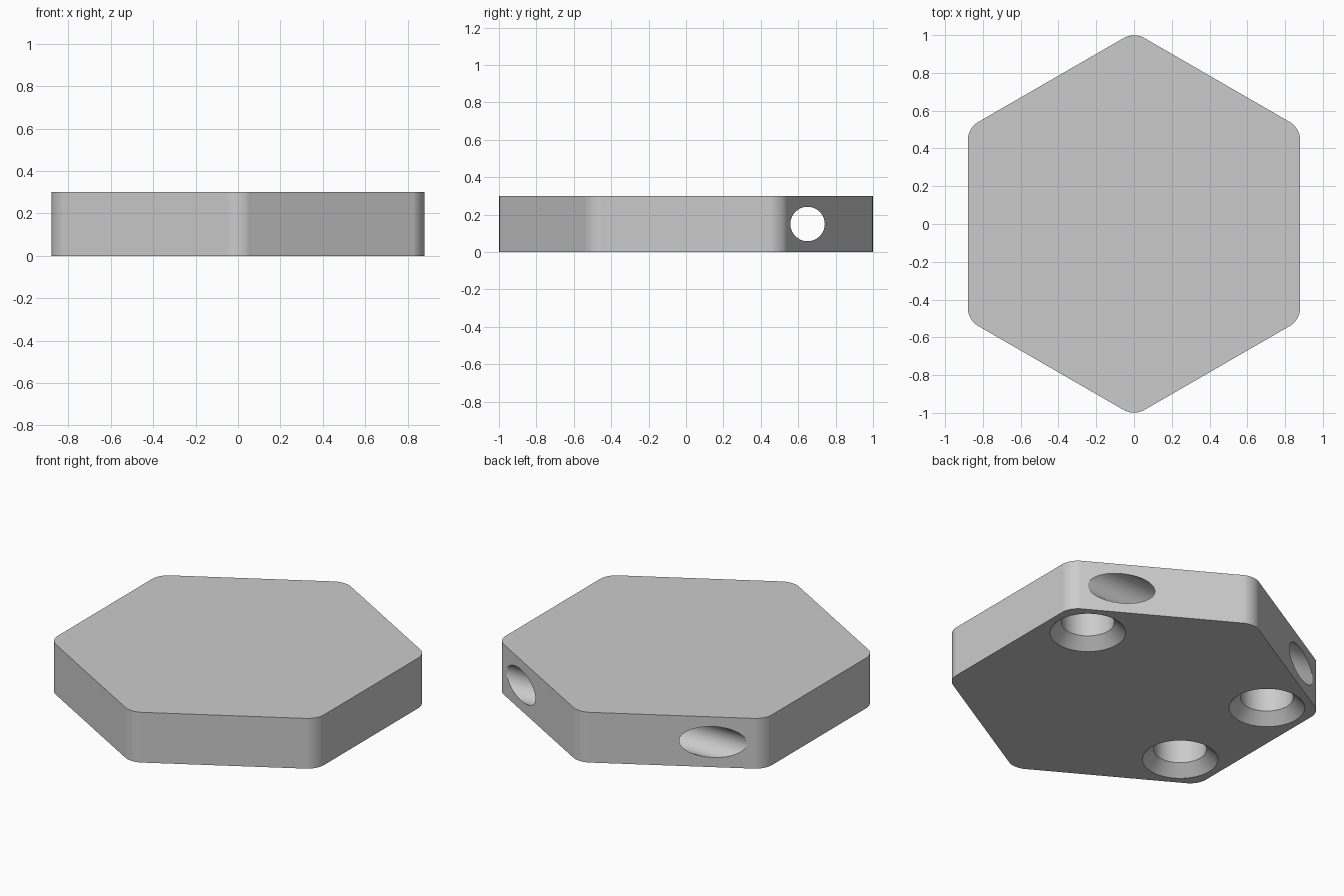
import bpy
import bmesh
import math
from mathutils import Matrix, Vector

default = bpy.data.objects.get("Cube")
if default:
    bpy.data.objects.remove(default, do_unlink=True)

HEIGHT = 0.3
APOTHEM = 0.88
FILLET = 0.104

grey = bpy.data.materials.new("plain grey")
grey.use_nodes = True
colour = (0.6, 0.6, 0.6, 1)
grey.diffuse_color = colour
grey.node_tree.nodes["Principled BSDF"].inputs["Base Color"].default_value = colour


def add_object(name, bm):
    bmesh.ops.recalc_face_normals(bm, faces=bm.faces)
    mesh = bpy.data.meshes.new(name)
    bm.to_mesh(mesh)
    bm.free()
    mesh.materials.append(grey)
    obj = bpy.data.objects.new(name, mesh)
    bpy.context.collection.objects.link(obj)
    return obj


def revolve(name, profile, matrix, steps=64):
    """Closed solid of revolution from (radius, height) points."""
    bm = bmesh.new()
    rings = [[bm.verts.new((r * math.cos(2 * math.pi * i / steps),
                            r * math.sin(2 * math.pi * i / steps), z))
              for i in range(steps)] for r, z in profile]
    for low, high in zip(rings, rings[1:]):
        for i in range(steps):
            j = (i + 1) % steps
            bm.faces.new((low[i], low[j], high[j], high[i]))
    bm.faces.new(rings[0])
    bm.faces.new(rings[-1])
    bm.transform(matrix)
    obj = add_object(name, bm)
    obj.hide_render = True
    return obj


# Hexagonal plate with rounded upright corners
bm = bmesh.new()
radius = APOTHEM / math.cos(math.pi / 6)
corners = [bm.verts.new((radius * math.cos(math.radians(a)),
                         radius * math.sin(math.radians(a)), 0))
           for a in range(30, 390, 60)]
base = bm.faces.new(corners)
top = bmesh.ops.extrude_face_region(bm, geom=[base])["geom"]
bmesh.ops.translate(bm, vec=(0, 0, HEIGHT),
                    verts=[v for v in top if isinstance(v, bmesh.types.BMVert)])
upright = [e for e in bm.edges
           if abs(e.verts[0].co.z - e.verts[1].co.z) > HEIGHT / 2]
bmesh.ops.bevel(bm, geom=upright, offset=FILLET * math.tan(math.pi / 6),
                offset_type='OFFSET', segments=8, profile=0.5, affect='EDGES')
plate = add_object("hexagon_plate", bm)

# Cross bore running sideways through the two rear faces
cross = Matrix.Translation((0, 0.65, HEIGHT / 2)) @ Matrix.Rotation(math.pi / 2, 4, 'Y')
cutters = [revolve("cross_bore_cutter", [(0.092, -1.2), (0.092, 1.2)], cross)]

# Blind countersunk holes underneath, near three corners
sink = [(0.225, -0.02), (0.143, 0.062), (0.143, 0.24)]
for angle in (30, 150, 210):
    a = math.radians(angle)
    spot = Vector((math.cos(a), math.sin(a), 0)) * 0.73
    cutters.append(revolve("countersink_cutter", sink, Matrix.Translation(spot)))

# Cut the holes, then drop the cutters
bpy.ops.object.select_all(action='DESELECT')
plate.select_set(True)
bpy.context.view_layer.objects.active = plate
for cutter in cutters:
    cut = plate.modifiers.new("cut", 'BOOLEAN')
    cut.operation = 'DIFFERENCE'
    cut.solver = 'EXACT'
    cut.object = cutter
    bpy.ops.object.modifier_apply(modifier=cut.name)
    bpy.data.objects.remove(cutter, do_unlink=True)

# Smooth curved walls, crisp rims
bpy.ops.object.shade_smooth_by_angle(angle=math.radians(30))
weighted = plate.modifiers.new("flat_faces", 'WEIGHTED_NORMAL')
weighted.keep_sharp = True
